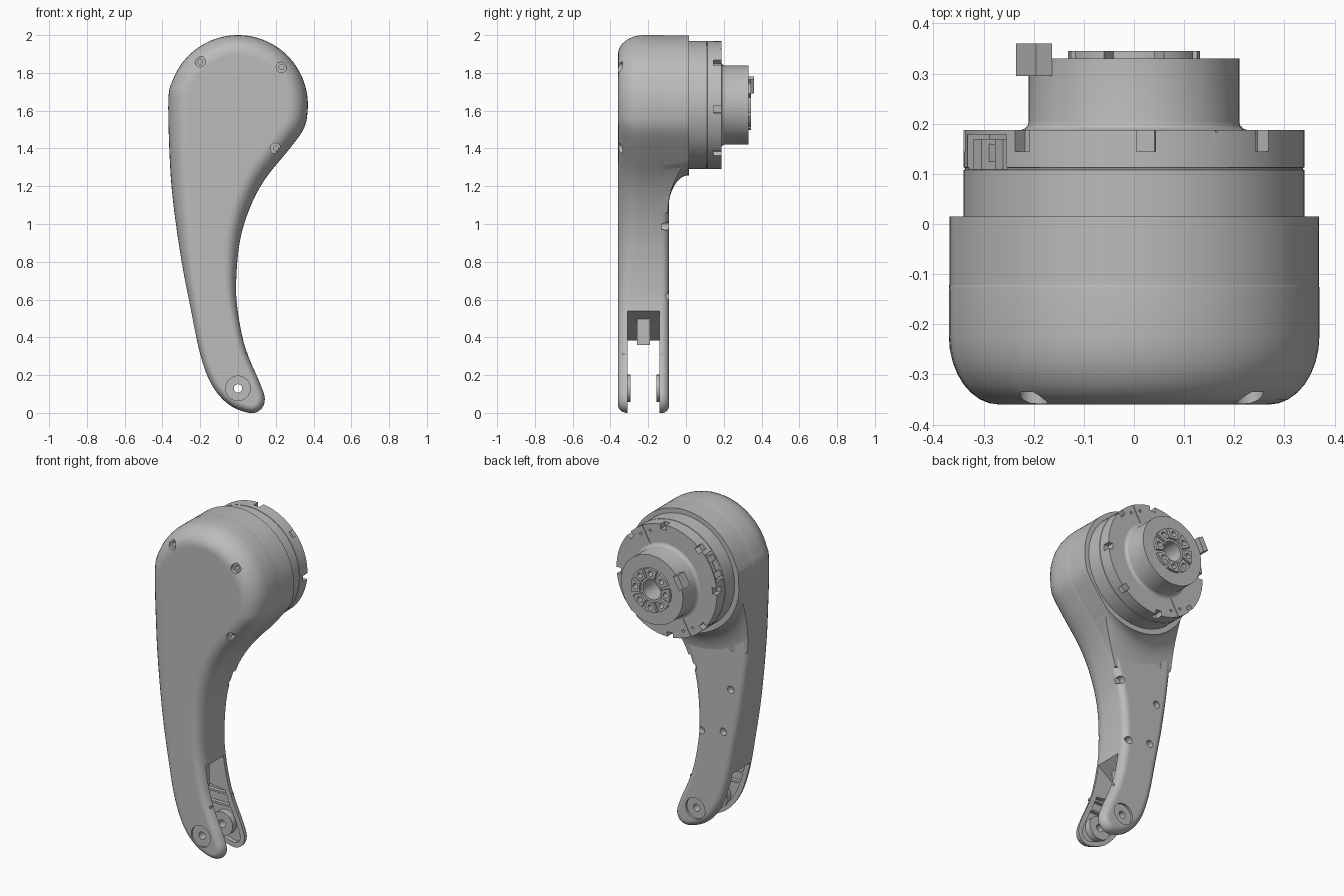
import bpy, bmesh, math
from mathutils import Vector
from math import sin, cos, radians, pi

if "Cube" in bpy.data.objects:
    bpy.data.objects.remove(bpy.data.objects["Cube"])

GREY = bpy.data.materials.new("satin_grey")
GREY.use_nodes = True
GREY.diffuse_color = (0.5, 0.5, 0.5, 1)
GREY.node_tree.nodes["Principled BSDF"].inputs["Base Color"].default_value = (0.5, 0.5, 0.5, 1)

HEAD_Z = 1.63      # axis height of the round head
HEAD_R = 0.37
PIVOT = (0.0, 0.13)


# ---------- helpers ----------
def loft(name, rings, closed=False):
    """Skin a row of equal-length vertex rings; cap the ends unless closed."""
    bm = bmesh.new()
    rows = [[bm.verts.new(p) for p in ring] for ring in rings]
    n = len(rows[0])
    pairs = list(zip(rows, rows[1:]))
    if closed:
        pairs.append((rows[-1], rows[0]))
    for a, b in pairs:
        for i in range(n):
            j = (i + 1) % n
            bm.faces.new((a[i], a[j], b[j], b[i]))
    if not closed:
        bm.faces.new(rows[0])
        bm.faces.new(rows[-1])
    bmesh.ops.recalc_face_normals(bm, faces=bm.faces)
    mesh = bpy.data.meshes.new(name)
    bm.to_mesh(mesh)
    bm.free()
    mesh.materials.append(GREY)
    obj = bpy.data.objects.new(name, mesh)
    bpy.context.scene.collection.objects.link(obj)
    return obj


def prism(name, pts, y0, y1):
    return loft(name, [[(x, y, z) for x, z in pts] for y in (y0, y1)])


def lathe(name, profile, centre=(0, HEAD_Z), closed=False, n=96):
    """Turn a (radius, y) profile about an axis along y."""
    turn = [2 * pi * i / n for i in range(n)]
    return loft(name, [[(centre[0] + r * cos(a), y, centre[1] + r * sin(a)) for a in turn]
                       for r, y in profile], closed)


def rod(r, y0, y1, centre, n=32):
    return lathe("cutter", [(r, y0), (r, y1)], centre, n=n)


def polar(r, deg):
    return r * cos(radians(deg)), HEAD_Z + r * sin(radians(deg))


def block(name, centre, size, y0, y1, deg=0):
    """Box with its width and height turned in the xz plane."""
    c, s = cos(radians(deg)), sin(radians(deg))
    w, h = size[0] / 2, size[1] / 2
    pts = [(centre[0] + u * c - v * s, centre[1] + u * s + v * c)
           for u, v in ((-w, -h), (w, -h), (w, h), (-w, h))]
    return prism(name, pts, y0, y1)


def cut(target, cutter, operation='DIFFERENCE'):
    mod = target.modifiers.new("cut", 'BOOLEAN')
    mod.operation, mod.solver, mod.object = operation, 'EXACT', cutter
    bpy.context.view_layer.objects.active = target
    bpy.ops.object.modifier_apply(modifier=mod.name)
    bpy.data.objects.remove(cutter)


def inset(pts, amount):
    """Move a counter-clockwise outline inwards by amount(z)."""
    out = []
    for i, p in enumerate(pts):
        t = (pts[(i + 1) % len(pts)] - pts[i - 1]).normalized()
        out.append(p + Vector((-t.y, t.x)) * amount(p.y))
    return out


# ---------- outline of the arm: round head, curved tapering arm ----------
knots = [polar(HEAD_R, d) for d in range(-20, 186, 15)]
knots += [(-0.363, 1.38), (-0.345, 1.13), (-0.30, 0.81), (-0.25, 0.55), (-0.2, 0.31),
          (-0.14, 0.15), (-0.05, 0.045), (0.06, 0.0), (0.12, 0.018), (0.142, 0.075),
          (0.115, 0.16), (0.04, 0.34), (0.0, 0.53), (-0.01, 0.69), (0.01, 0.91),
          (0.065, 1.09), (0.145, 1.24), (0.27, 1.395)]
knots = [Vector(k) for k in knots]
outline = []
for i in range(len(knots)):
    a, b, c, d = (knots[(i + k) % len(knots)] for k in (-1, 0, 1, 2))
    for s in range(5):
        t = s / 5
        outline.append(0.5 * (2 * b + (c - a) * t + (2 * a - 5 * b + 4 * c - d) * t ** 2
                              + (3 * b - a - 3 * c + d) * t ** 3))


# ---------- arm housing with soft edges ----------
def front_radius(z):
    k = min(max((z - 0.3) / 1.1, 0), 1)
    return 0.04 + 0.06 * k * k * (3 - 2 * k)


def ring(depth, amount, face, side):
    return [(p.x, face + side * depth(q.y), p.y)
            for p, q in zip(inset(outline, amount), outline)]


STEPS = 8
rings = [ring(lambda z: 0, lambda z: front_radius(z) + 0.008, -0.36, 1)]
for i in range(STEPS + 1):
    t = pi / 2 * (1 - i / STEPS)
    rings.append(ring(lambda z: 1.38 * front_radius(z) * (1 - sin(t)),
                      lambda z: front_radius(z) * (1 - cos(t)), -0.36, 1))
for i in range(STEPS + 1):
    t = pi / 2 * i / STEPS
    rings.append(ring(lambda z: 0.04 * (1 - sin(t)), lambda z: 0.04 * (1 - cos(t)), -0.09, -1))
rings.append(ring(lambda z: 0, lambda z: 0.046, -0.09, -1))
arm = loft("arm_housing", rings)

# fork slot with sloping roof, and hollowed inner sides of the fork legs
cut(arm, prism("cutter", [(-0.6, -0.2), (0.6, -0.2), (0.6, 0.54), (0, 0.54),
                          (-0.22, 0.38), (-0.6, 0.38)], -0.31, -0.14))
hollow = [p for p in inset(outline, lambda z: 0.03) if p.y < 0.37]
cut(arm, prism("cutter", hollow, -0.335, -0.115))

# pivot recesses and through hole
cut(arm, rod(0.065, -0.5, -0.348, PIVOT, 48))
cut(arm, rod(0.065, -0.102, 0.1, PIVOT, 48))
cut(arm, rod(0.022, -0.5, 0.1, PIVOT))

# counterbored screw holes on the front
for spot in ((-0.2, 1.86), (0.23, 1.83), (0.2, 1.4)):
    cut(arm, rod(0.028, -0.5, -0.335, spot))
    cut(arm, rod(0.013, -0.5, -0.30, spot, 16))

# screw holes on the back of the arm
for spot in ((-0.25, 1.18), (0.013, 0.99), (-0.24, 0.92), (-0.04, 0.62), (-0.19, 0.65)):
    cut(arm, rod(0.022, -0.13, 0.1, spot))

# ribs and bushings inside the fork
block("slot_rib", (-0.125, 0.43), (0.13, 0.14), -0.26, -0.19)
for side, y0, y1, b0, b1 in (("front", -0.337, -0.312, -0.34, -0.295),
                             ("back", -0.138, -0.113, -0.155, -0.11)):
    lathe(side + "_bushing", [(0.023, b0), (0.072, b0), (0.072, b1), (0.023, b1)],
          PIVOT, closed=True, n=48)
    for z in (0.24, 0.31):
        block(side + "_leg_rib", (-0.058, z), (0.22, 0.012), y0, y1)

# ---------- collar flaring from the arm into the head ----------
collar = prism("head_collar", inset(outline, lambda z: 0.001), -0.2, 0.015)
flare = [(0.372, 0.1)]
for i in range(11):
    t = pi / 2 * i / 10
    flare.append((0.372 + 0.2 * (1 - cos(t)), 0.014 - 0.11 * sin(t)))
flare.append((0.572, -0.4))
cut(collar, lathe("cutter", flare), 'INTERSECT')

# ---------- motor drum ----------
drum = lathe("motor_drum", [(0.34, -0.05), (0.34, 0.108), (0.337, 0.109),
                            (0.337, 0.112), (0.34, 0.113), (0.34, 0.187)])
for k in range(8):
    d = 45 * k - 4
    cut(drum, block("cutter", polar(0.34, d), (0.06, 0.038), 0.145, 0.3, d))
cut(drum, block("cutter", polar(0.32, 153), (0.08, 0.17), 0.11, 0.178, 153))
cut(drum, block("cutter", (0, HEAD_Z), (0.8, 0.004), 0.183, 0.3, 61))
for d in (54, 68, 234, 248):
    cut(drum, rod(0.008, 0.17, 0.3, polar(0.3, d), 12))

# cable socket in the drum recess
for off in (-9, 9):
    block("socket_post", polar(0.3, 153 + off), (0.06, 0.035), 0.105, 0.17, 153)
block("socket_base", polar(0.29, 153), (0.04, 0.09), 0.125, 0.16, 153)

# ---------- output hub ----------
hub = lathe("output_hub", [(0.228, 0.18), (0.228, 0.187), (0.218, 0.19), (0.212, 0.196),
                           (0.21, 0.204), (0.21, 0.33)])
cut(hub, rod(0.06, 0.21, 0.5, (0, HEAD_Z), 48))

# ring of raised drive lugs with bolt holes
for k in range(8):
    mid = 45 * k
    cut(hub, rod(0.016, 0.29, 0.5, polar(0.103, mid), 16))
    arc = [mid - 18 + 4 * i for i in range(10)]
    lug = prism("drive_lug", [polar(0.132, d) for d in arc]
                + [polar(0.074, d) for d in reversed(arc)], 0.325, 0.345)
    cut(lug, rod(0.016, 0.2, 0.5, polar(0.103, mid), 16))

# stop tab on the edge of the hub
block("stop_tab", polar(0.226, 152), (0.036, 0.085), 0.295, 0.36, 152)

# ---------- smooth shading with crisp edges ----------
for obj in bpy.context.scene.objects:
    obj.select_set(obj.type == 'MESH')
bpy.context.view_layer.objects.active = arm
bpy.ops.object.shade_smooth_by_angle(angle=radians(32))
